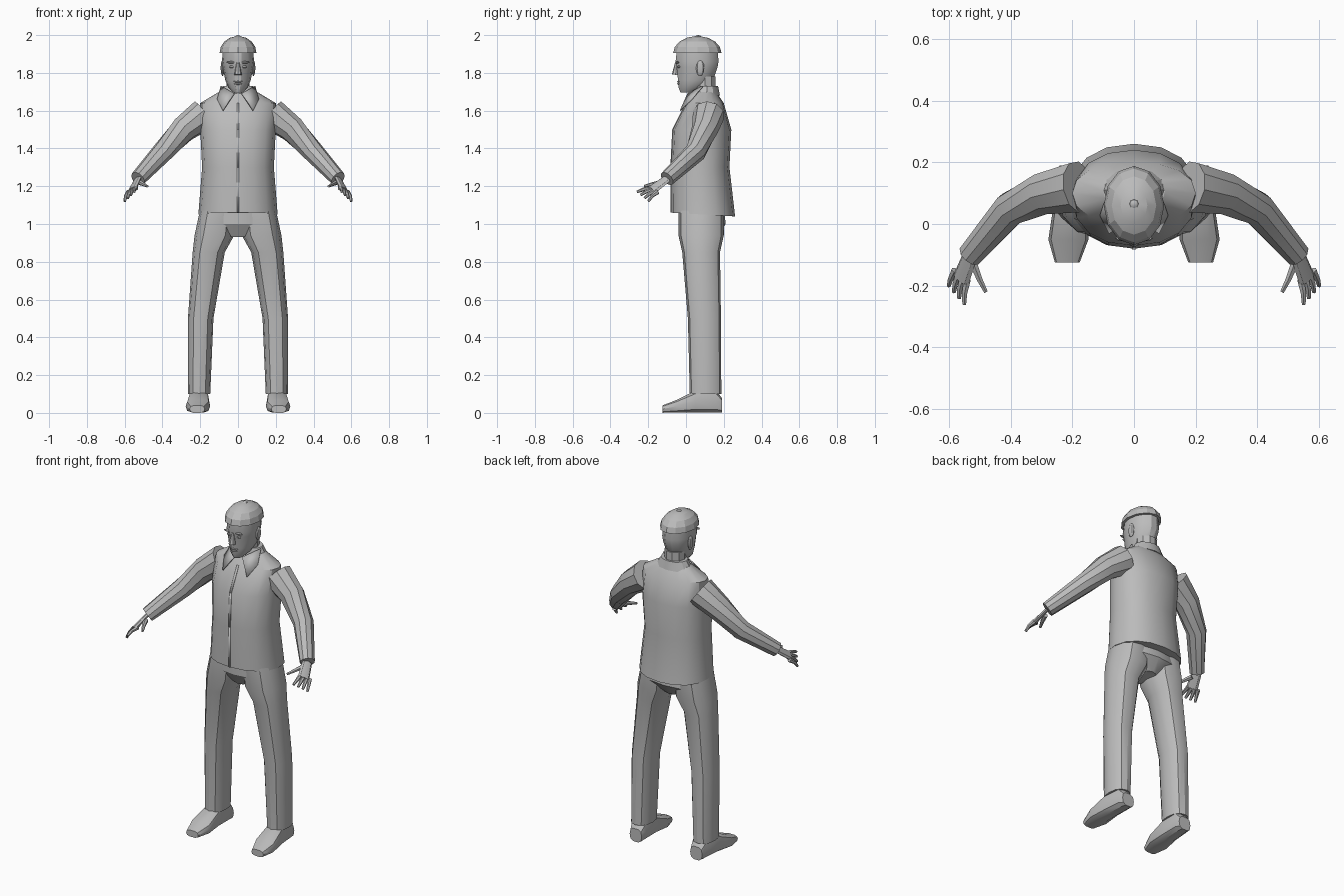
import bpy, bmesh
from math import cos, sin, pi, radians, copysign
from mathutils import Vector, Matrix

default_cube = bpy.data.objects.get("Cube")
if default_cube:
    bpy.data.objects.remove(default_cube, do_unlink=True)

colour = (0.5, 0.5, 0.5, 1)
grey = bpy.data.materials.new("plain_grey")
grey.use_nodes = True
grey.diffuse_color = colour
grey.node_tree.nodes["Principled BSDF"].inputs["Base Color"].default_value = colour


def finish(name, mesh_data, mirror=False, sharp_angle=30):
    bmesh.ops.recalc_face_normals(mesh_data, faces=mesh_data.faces[:])
    mesh = bpy.data.meshes.new(name)
    mesh_data.to_mesh(mesh)
    mesh_data.free()
    mesh.materials.append(grey)
    for polygon in mesh.polygons:
        polygon.use_smooth = True
    mesh.set_sharp_from_angle(angle=radians(sharp_angle))
    part = bpy.data.objects.new(name, mesh)
    bpy.context.collection.objects.link(part)
    if mirror:
        part.modifiers.new("mirror", 'MIRROR')
    return part


def rounded(value, power):
    """Powers below one make a cross-section boxier."""
    return copysign(abs(value) ** power, value)


def loft(name, rings, sides=12, power=1, **options):
    """Skin closed rings, each given as centre and two half axes."""
    mesh_data = bmesh.new()
    loops = []
    for centre, across, along in rings:
        loop = []
        for side in range(sides):
            turn = 2 * pi * side / sides
            point = (Vector(centre) + Vector(across) * rounded(cos(turn), power)
                     + Vector(along) * rounded(sin(turn), power))
            loop.append(mesh_data.verts.new(point))
        loops.append(loop)
    for lower, upper in zip(loops, loops[1:]):
        for side in range(sides):
            following = (side + 1) % sides
            mesh_data.faces.new((lower[side], lower[following],
                                 upper[following], upper[side]))
    mesh_data.faces.new(loops[0])
    mesh_data.faces.new(loops[-1])
    return finish(name, mesh_data, **options)


def level(z, outer, front, back, inner=None, drop=0):
    """Horizontal ring; symmetric about the middle unless inner is given."""
    inner = -outer if inner is None else inner
    centre = ((inner + outer) / 2, (front + back) / 2, z)
    return centre, ((outer - inner) / 2, 0, 0), (0, (back - front) / 2, -drop)


def limb(name, path, start, end, side=(0, 0, 1), flat=1, **options):
    """Evenly tapered tube along a path."""
    points = [Vector(point) for point in path]
    last = len(points) - 1
    rings = []
    for index, point in enumerate(points):
        heading = (points[min(index + 1, last)] - points[max(index - 1, 0)]).normalized()
        across = Vector(side).cross(heading).cross(heading).normalized()
        radius = start + (end - start) * index / last
        rings.append((point, across * radius, heading.cross(across) * radius * flat))
    return loft(name, rings, **options)


def ball(name, centre, size, mirror=False):
    mesh_data = bmesh.new()
    bmesh.ops.create_uvsphere(mesh_data, u_segments=8, v_segments=6, radius=1,
                              matrix=Matrix.LocRotScale(Vector(centre), None, Vector(size)))
    return finish(name, mesh_data, mirror=mirror)


def plate(name, corners, mirror=False):
    mesh_data = bmesh.new()
    mesh_data.faces.new([mesh_data.verts.new(corner) for corner in corners])
    part = finish(name, mesh_data, mirror=mirror)
    thickness = part.modifiers.new("thickness", 'SOLIDIFY')
    thickness.thickness = 0.006
    thickness.offset = 0


# Jacket, its hem flared and lower at the back
hem = level(z=1.05, outer=.21, front=-.08, back=.26, drop=.01)
waist = level(z=1.3, outer=.19, front=-.08, back=.23)
chest = level(z=1.5, outer=.2, front=-.07, back=.24)
shoulders = level(z=1.64, outer=.2, front=0, back=.2)
neckline = level(z=1.7, outer=.1, front=.05, back=.16)
jacket = [hem, waist, chest, shoulders, neckline]
loft("jacket", jacket, sides=16, power=.9)

# Raised closing that follows the jacket front
fronts = [Vector(centre) - Vector(along) for centre, across, along in jacket[:4]]
half_width = Vector((.006, 0, 0))
for low, high in zip(fronts, fronts[1:]):
    plate("front_closing", [low - half_width, low + half_width,
                            high + half_width, high - half_width])

# Collar band and pointed flaps
loft("collar_band", [level(z=1.68, outer=.11, front=.04, back=.18),
                     level(z=1.73, outer=.08, front=.05, back=.17)])
plate("collar_flaps", [(.02, .01, 1.69), (.08, -.03, 1.6),
                       (.11, .03, 1.66), (.09, .09, 1.73)], mirror=True)

# Sleeves
wrist = Vector((.53, -.1, 1.24))
limb("sleeves", [(.18, .12, 1.58), (.29, .1, 1.5), (.4, .05, 1.38), wrist],
     start=.085, end=.042, sides=10, mirror=True)

# Hands, with four fingers spread evenly between the outer two
knuckles = Vector((.56, -.18, 1.18))
limb("palms", [wrist, wrist.lerp(knuckles, .5), knuckles], start=.028, end=.034,
     side=(.6, .5, -.4), flat=.4, sides=8, mirror=True)
index_base, index_tip = Vector((.54, -.18, 1.19)), Vector((.55, -.26, 1.17))
little_base, little_tip = Vector((.58, -.15, 1.17)), Vector((.6, -.2, 1.12))
knuckle_bend = Vector((.004, -.004, .004))
for place, finger in enumerate(["index", "middle", "ring", "little"]):
    base = index_base.lerp(little_base, place / 3)
    tip = index_tip.lerp(little_tip, place / 3)
    limb(finger + "_fingers", [base, base.lerp(tip, .5) + knuckle_bend, tip],
         start=.013, end=.007, sides=6, mirror=True)
limb("thumbs", [(.52, -.13, 1.22), (.5, -.18, 1.21), (.48, -.22, 1.2)],
     start=.014, end=.007, sides=6, mirror=True)

# Trousers
loft("trouser_hips", [level(z=1.1, outer=.19, front=-.04, back=.2),
                      level(z=1, outer=.19, front=-.04, back=.21),
                      level(z=.93, outer=.05, front=0, back=.16)], power=.8)
loft("trouser_legs", [level(z=1.08, inner=.01, outer=.2, front=-.04, back=.2),
                      level(z=.94, inner=.02, outer=.23, front=-.04, back=.2),
                      level(z=.85, inner=.07, outer=.24, front=-.02, back=.18),
                      level(z=.5, inner=.13, outer=.265, front=.01, back=.185),
                      level(z=.1, inner=.147, outer=.265, front=.02, back=.187)],
     power=.85, mirror=True)


# Shoes, toes turned slightly outward
def shoe_ring(y, half, height):
    return (.21 - .05 * y, y, height / 2), (half, 0, 0), (0, 0, height / 2)


loft("shoes", [shoe_ring(y=.19, half=.04, height=.08),
               shoe_ring(y=.16, half=.05, height=.12),
               shoe_ring(y=.05, half=.055, height=.12),
               shoe_ring(y=-.05, half=.065, height=.07),
               shoe_ring(y=-.125, half=.04, height=.04)],
     sides=10, power=.7, mirror=True)

# Neck and head
loft("neck", [level(z=1.66, outer=.06, front=.04, back=.16),
              level(z=1.78, outer=.06, front=.04, back=.16)], sides=10)
loft("head", [level(z=1.695, outer=.025, front=-.03, back=.04),
              level(z=1.72, outer=.05, front=-.04, back=.1),
              level(z=1.76, outer=.067, front=-.045, back=.145),
              level(z=1.83, outer=.081, front=-.05, back=.17),
              level(z=1.86, outer=.085, front=-.058, back=.175),
              level(z=1.93, outer=.08, front=-.05, back=.17)], sides=14)

# Face
limb("nose", [(0, -.05, 1.855), (0, -.055, 1.79)], start=.008, end=.02,
     side=(1, 0, 0), sides=8)
ball("eyebrows", centre=(.035, -.046, 1.856), size=(.026, .01, .006), mirror=True)
ball("eyes", centre=(.033, -.038, 1.832), size=(.015, .008, .007), mirror=True)
ball("upper_lip", centre=(0, -.036, 1.754), size=(.026, .011, .006))
ball("lower_lip", centre=(0, -.036, 1.742), size=(.022, .011, .006))
ball("ears", centre=(.082, .075, 1.825), size=(.01, .022, .042), mirror=True)

# Domed cap with a button on top
cap_rings = []
for step in range(5):
    lift = radians(85) * step / 4
    spread = cos(lift)
    cap_rings.append(((0, .06, 1.905 + .09 * sin(lift)),
                      (.098 * spread, 0, 0), (0, .128 * spread, 0)))
loft("cap", cap_rings, sharp_angle=20)
ball("cap_button", centre=(0, .065, 1.99), size=(.016, .016, .01))
